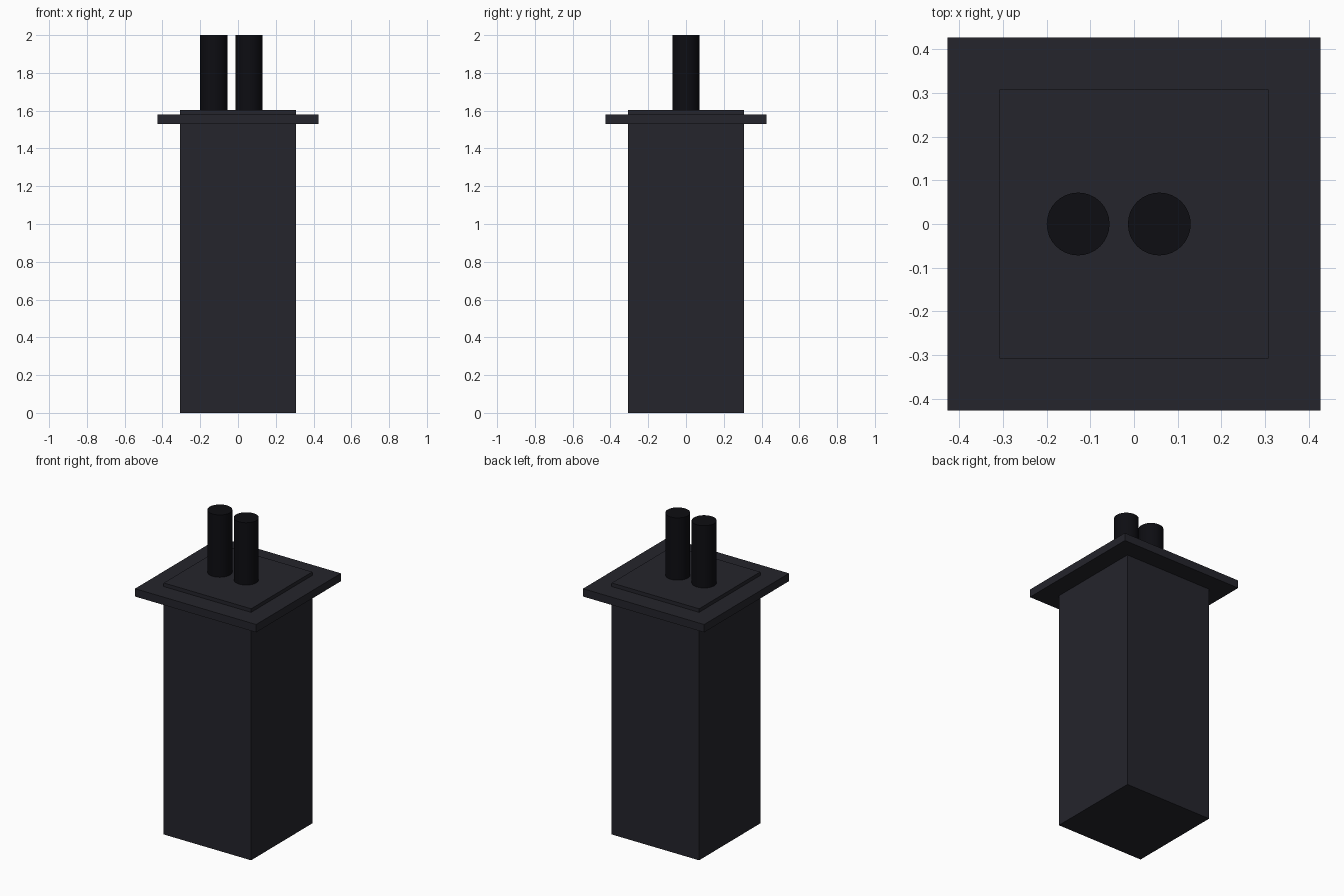
import bpy
import math

if "Cube" in bpy.data.objects:
    bpy.data.objects.remove(bpy.data.objects["Cube"])


def material(name, color):
    mat = bpy.data.materials.new(name)
    mat.diffuse_color = (*color, 1)
    mat.use_nodes = True
    mat.node_tree.nodes["Principled BSDF"].inputs["Base Color"].default_value = mat.diffuse_color
    return mat


def finish(name, mat):
    obj = bpy.context.object
    obj.name = name
    obj.data.materials.append(mat)
    return obj


def box(name, width, z0, z1, mat):
    bpy.ops.mesh.primitive_cube_add(size=1, location=(0, 0, (z0 + z1) / 2))
    bpy.context.object.scale = (width, width, z1 - z0)
    bpy.ops.object.transform_apply(location=False, rotation=False, scale=True)
    return finish(name, mat)


def pipe(name, x, z0, z1, radius, mat):
    bpy.ops.mesh.primitive_cylinder_add(
        vertices=32, radius=radius, depth=z1 - z0, location=(x, 0, (z0 + z1) / 2))
    bpy.ops.object.shade_smooth_by_angle(angle=math.radians(30))
    return finish(name, mat)


stack_mat = material("dark_slate", (0.018, 0.018, 0.025))
pipe_mat = material("soot_black", (0.004, 0.004, 0.006))

# Square chimney stack, rising slightly through its collar
box("chimney_stack", 0.616, 0, 1.603, stack_mat)
box("collar", 0.854, 1.53, 1.58, stack_mat)

# Two flues, set off-centre
for i, x in enumerate((-0.128, 0.058), 1):
    pipe(f"flue_{i}", x, 1.6, 2.0, 0.072, pipe_mat)
